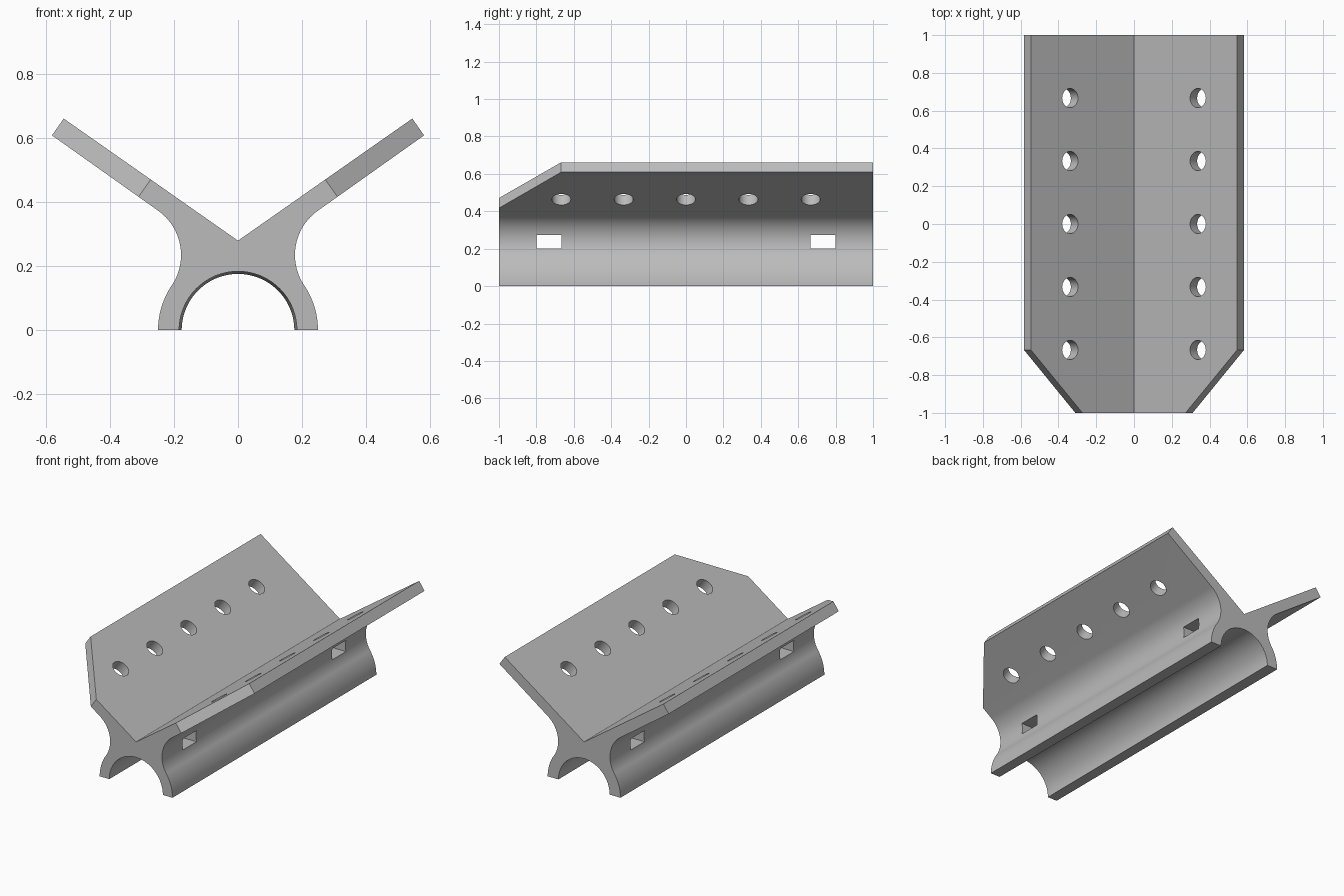
import bpy, bmesh, math
from mathutils import Matrix, Vector

cube = bpy.data.objects.get("Cube")
if cube:
    bpy.data.objects.remove(cube, do_unlink=True)

TILT = math.radians(35)            # slope of the wings
ALONG = Vector((math.cos(TILT), 0, math.sin(TILT)))
DOWN = Vector((math.sin(TILT), 0, -math.cos(TILT)))
VALLEY = Vector((0, 0, 0.28))      # where the wings meet
WING, THICK = 0.665, 0.064
FOOT_R, WAIST_R = 0.25, 0.17


def arc(cx, cz, r, start, end, steps):
    """Points on an arc, angles in degrees."""
    angles = [math.radians(start + (end - start) * i / steps) for i in range(steps + 1)]
    return [(cx + r * math.cos(a), cz + r * math.sin(a)) for a in angles]


def profile(bore):
    """Cross-section: bore, foot, waist and wing, mirrored in x."""
    tip = VALLEY + ALONG * WING
    under = tip + DOWN * THICK
    half = arc(0, 0, bore, 90, 0, 24)
    half += arc(0, 0, FOOT_R, 0, 34, 12)
    half += arc(0.348, 0.235, WAIST_R, 213, 125, 24)
    half += [(under.x, under.z), (tip.x, tip.z), (0, VALLEY.z)]
    return half + [(-x, z) for x, z in half[-2:0:-1]]


def make_object(name, bm):
    bmesh.ops.recalc_face_normals(bm, faces=bm.faces)
    mesh = bpy.data.meshes.new(name)
    bm.to_mesh(mesh)
    bm.free()
    obj = bpy.data.objects.new(name, mesh)
    bpy.context.collection.objects.link(obj)
    return obj


# Extruded body, with a bore narrowing slightly towards the back
bm = bmesh.new()
front, back = [[bm.verts.new((x, y, z)) for x, z in profile(r)]
               for y, r in ((-1, 0.184), (1, 0.176))]
bm.faces.new(front)
bm.faces.new(back[::-1])
for i in range(len(front)):
    j = (i + 1) % len(front)
    bm.faces.new((front[i], front[j], back[j], back[i]))
body = make_object("bracket_body", bm)

# Cutters: wing holes, clipped front corners and cross slots
bm = bmesh.new()
for side in (1, -1):
    along = Vector((side * ALONG.x, 0, ALONG.z))
    normal = Vector((-side * DOWN.x, 0, -DOWN.z))
    tilt = Matrix((along, normal.cross(along), normal)).transposed().to_4x4()
    for n in range(-2, 3):
        spot = VALLEY + along * 0.413 - normal * THICK / 2 + Vector((0, n / 3, 0))
        bmesh.ops.create_cone(bm, cap_ends=True, segments=32, radius1=0.051, radius2=0.051,
                              depth=0.12, matrix=Matrix.Translation(spot) @ tilt)
    # Square block turned 45 degrees, one face on the clipped edge
    middle = VALLEY + along * 0.5 - normal * THICK / 2 + Vector((0, -0.833, 0))
    outward = (along - Vector((0, 1, 0))).normalized()
    block = (Matrix.Translation(middle + outward * 0.3) @ tilt
             @ Matrix.Rotation(math.radians(45), 4, "Z") @ Matrix.Diagonal((0.6, 0.6, 0.12, 1)))
    bmesh.ops.create_cube(bm, size=1, matrix=block)
for y in (-0.733, 0.733):
    bmesh.ops.create_cube(bm, size=1, matrix=Matrix.Translation((0, y, 0.237))
                          @ Matrix.Diagonal((0.6, 0.134, 0.07, 1)))
cutter = make_object("cutter", bm)
cutter.hide_render = True

cut = body.modifiers.new("cuts", "BOOLEAN")
cut.operation = "DIFFERENCE"
cut.solver = "EXACT"
cut.object = cutter

bpy.ops.object.select_all(action="DESELECT")
body.select_set(True)
bpy.context.view_layer.objects.active = body
bpy.ops.object.modifier_apply(modifier=cut.name)
bpy.data.objects.remove(cutter, do_unlink=True)

# Single grey material
grey = bpy.data.materials.new("plain_grey")
grey.use_nodes = True
colour = (0.5, 0.5, 0.5, 1)
grey.diffuse_color = colour
grey.node_tree.nodes["Principled BSDF"].inputs["Base Color"].default_value = colour
body.data.materials.clear()
body.data.materials.append(grey)
bpy.ops.object.shade_smooth_by_angle(angle=math.radians(30))
